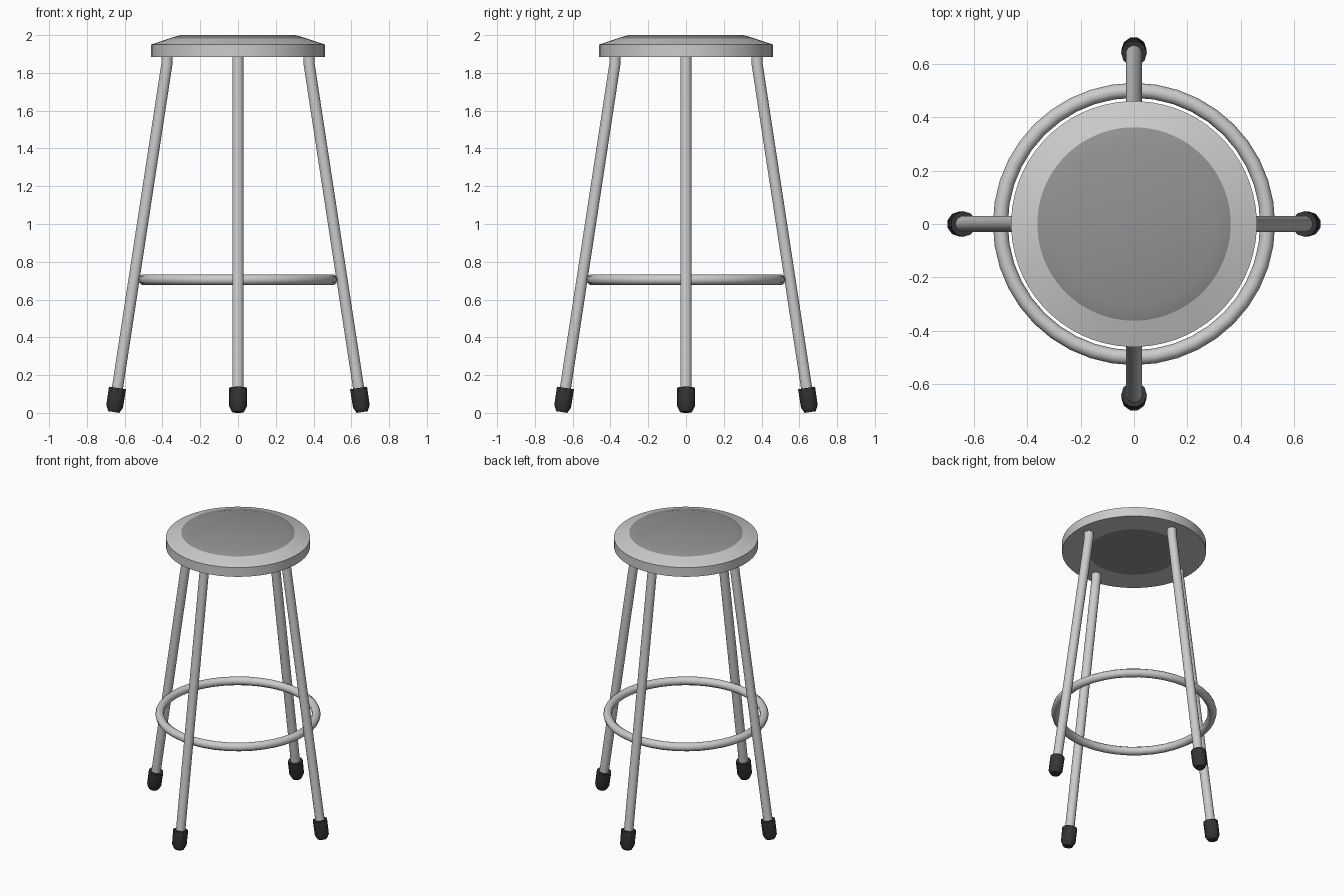
import bpy, bmesh, math
from mathutils import Vector, Matrix

if "Cube" in bpy.data.objects:
    bpy.data.objects.remove(bpy.data.objects["Cube"])


def material(name, v):
    m = bpy.data.materials.new(name)
    m.diffuse_color = (v, v, v, 1)
    m.use_nodes = True
    m.node_tree.nodes["Principled BSDF"].inputs["Base Color"].default_value = m.diffuse_color
    return m


STEEL = material("light grey metal", 0.6)
PAD = material("mid grey pad", 0.29)
RUBBER = material("dark rubber", 0.035)


def finish(bm, name, mats, angle=35):
    bmesh.ops.recalc_face_normals(bm, faces=bm.faces)
    me = bpy.data.meshes.new(name)
    bm.to_mesh(me)
    bm.free()
    for m in mats:
        me.materials.append(m)
    ob = bpy.data.objects.new(name, me)
    bpy.context.collection.objects.link(ob)
    bpy.ops.object.select_all(action='DESELECT')
    ob.select_set(True)
    bpy.context.view_layer.objects.active = ob
    bpy.ops.object.shade_smooth_by_angle(angle=math.radians(angle))
    return ob


def rings(bm, sections, n):
    """Skin circles given as (centre, axis, radius); cap both ends."""
    loops = []
    for c, axis, r in sections:
        rot = Vector((0, 0, 1)).rotation_difference(axis).to_matrix()
        loops.append([bm.verts.new(c + rot @ Vector((r * math.cos(2 * math.pi * (i + .5) / n),
                                                     r * math.sin(2 * math.pi * (i + .5) / n), 0)))
                      for i in range(n)])
    bands = []
    for a, b in zip(loops, loops[1:]):
        bands.append([bm.faces.new((a[i], a[(i + 1) % n], b[(i + 1) % n], b[i])) for i in range(n)])
    bands.append([bm.faces.new(loops[0][::-1]), bm.faces.new(loops[-1])])
    return bands


UP = Vector((0, 0, 1))

# Seat: metal rim with a padded centre on top and a grey disc underneath
bm = bmesh.new()
profile = [(0.29, 1.885), (0.46, 1.885), (0.46, 1.95), (0.362, 1.983), (0.305, 2.0)]
bands = rings(bm, [(Vector((0, 0, z)), UP, r) for r, z in profile], 64)
for f in bands[-1] + bands[-2]:
    f.material_index = 1
finish(bm, "seat", [STEEL, PAD], 30)

# Foot ring
bpy.ops.mesh.primitive_torus_add(location=(0, 0, 0.705), major_radius=0.5, minor_radius=0.028,
                                 major_segments=40, minor_segments=10)
ring = bpy.context.object
ring.name = "foot_ring"
ring.data.materials.append(STEEL)
bpy.ops.object.shade_smooth_by_angle(angle=math.radians(60))

# Splayed legs with rubber feet
SLOPE = 0.1526


def on_leg(z):
    return Vector((0.373 + (1.87 - z) * SLOPE, 0, z))


axis = Vector((-SLOPE, 0, 1)).normalized()
for k, side in enumerate(("right", "back", "left", "front")):
    turn = Matrix.Rotation(k * math.pi / 2, 4, 'Z')

    bm = bmesh.new()
    bent = (axis + UP).normalized()
    rings(bm, [(on_leg(0.06), axis, 0.03), (on_leg(1.85), bent, 0.03),
               (on_leg(1.85) + Vector((0, 0, 0.045)), UP, 0.03)], 16)
    bm.transform(turn)
    finish(bm, side + "_leg", [STEEL])

    bm = bmesh.new()
    rings(bm, [(on_leg(0.006), axis, 0.031), (on_leg(0.034), axis, 0.047),
               (on_leg(0.132), axis, 0.048)], 10)
    bm.transform(turn)
    zmin = min(v.co.z for v in bm.verts)
    for v in bm.verts:
        if v.co.z < 0.012:
            v.co.z -= zmin
    finish(bm, side + "_foot", [RUBBER])
